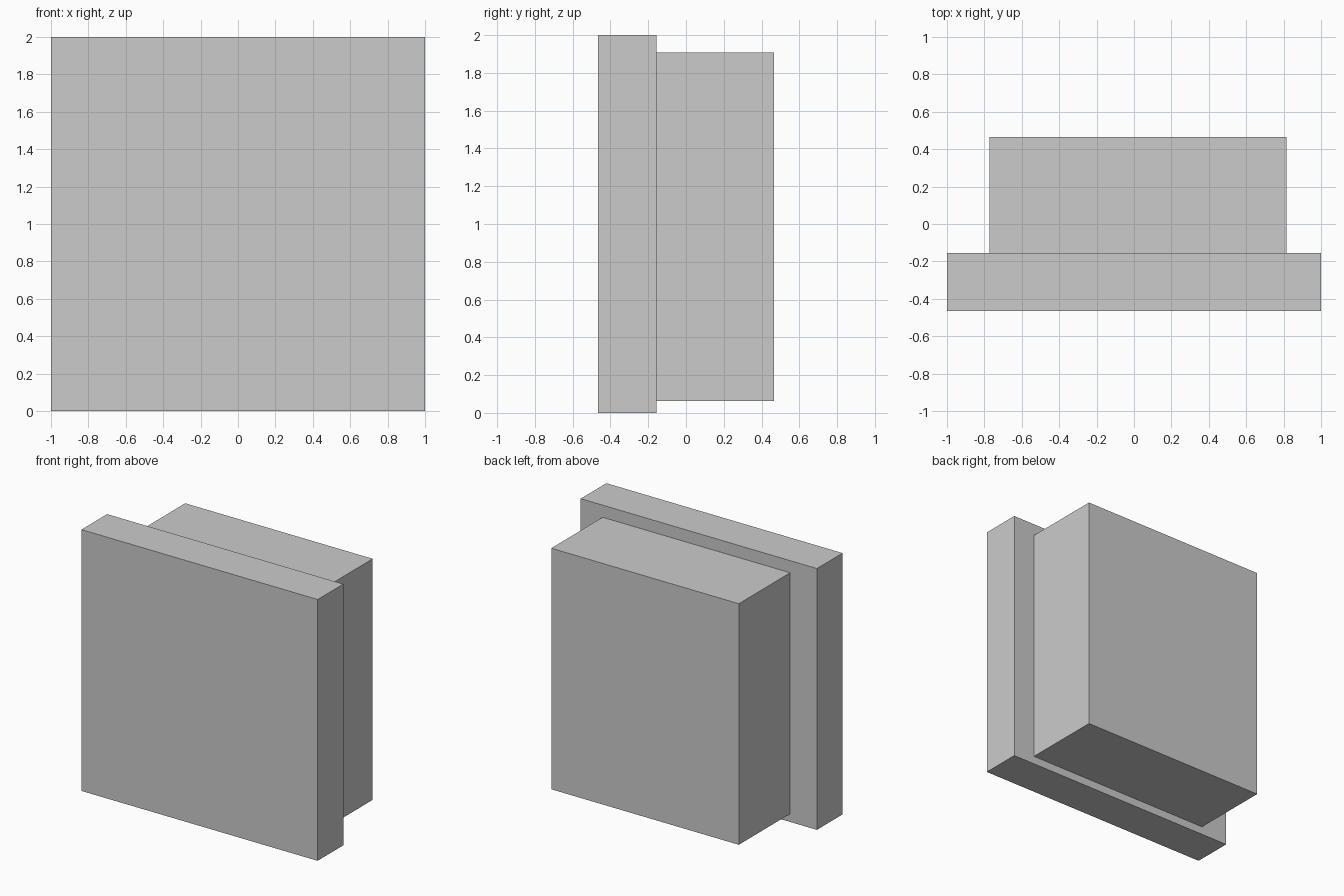
import bpy
from mathutils import Vector

if "Cube" in bpy.data.objects:
    bpy.data.objects.remove(bpy.data.objects["Cube"])


def box(name, low, high):
    """Add a box spanning two opposite corners."""
    low, high = Vector(low), Vector(high)
    bpy.ops.mesh.primitive_cube_add(size=1, location=(low + high) / 2)
    obj = bpy.context.object
    obj.name = name
    obj.scale = high - low
    bpy.ops.object.transform_apply(location=False, rotation=False, scale=True)
    return obj


# Wide square plate at the front
box("front_plate", (-1, -0.465, 0), (1, -0.155, 2))

# Deeper, slightly off-centre block behind it
box("rear_block", (-0.773, -0.155, 0.062), (0.815, 0.465, 1.907))
